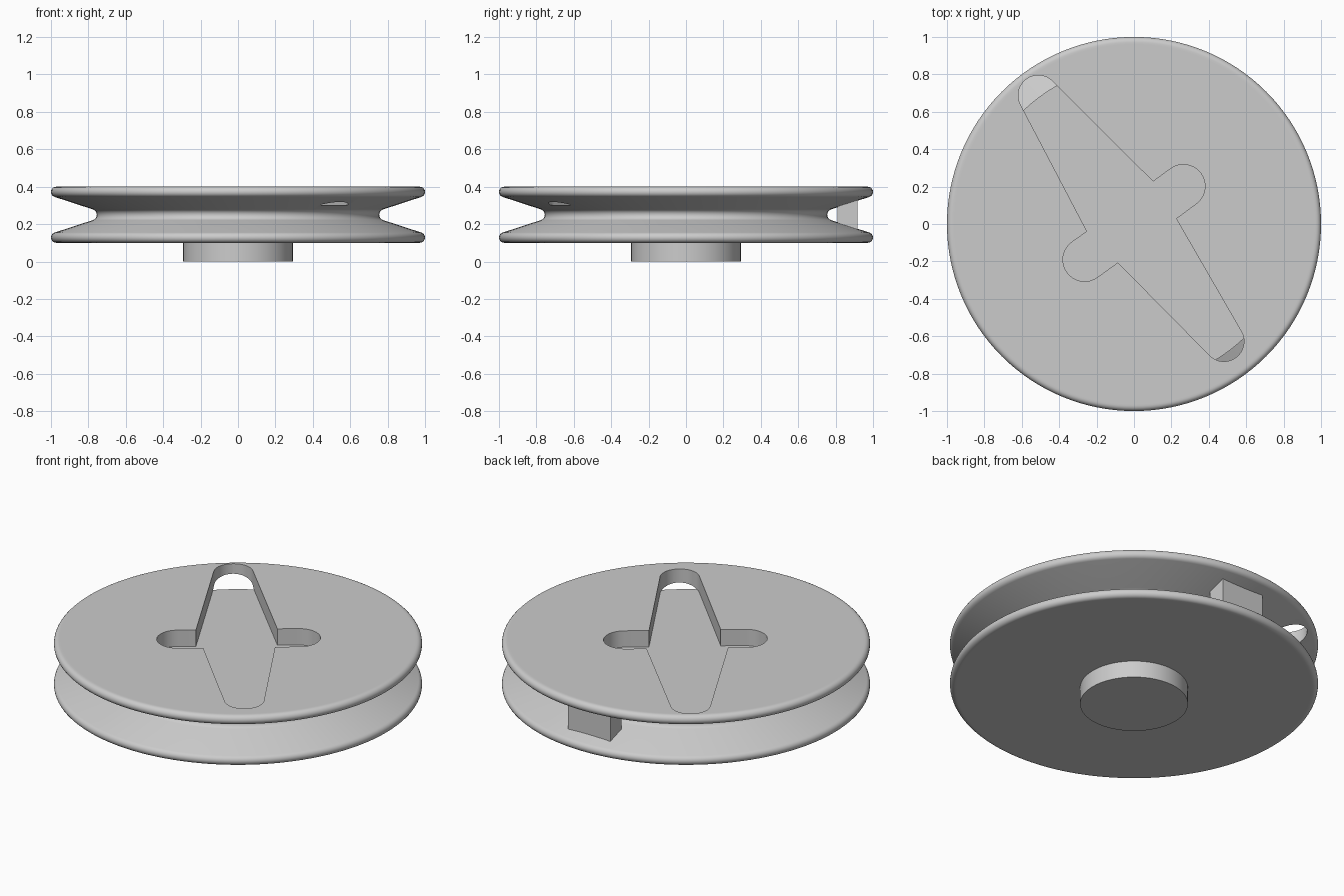
import bpy, bmesh, math

cube = bpy.data.objects.get("Cube")
if cube:
    bpy.data.objects.remove(cube, do_unlink=True)

grey = bpy.data.materials.new("light grey")
grey.use_nodes = True
grey.diffuse_color = (0.6, 0.6, 0.6, 1)
grey.node_tree.nodes["Principled BSDF"].inputs["Base Color"].default_value = grey.diffuse_color


def arc(cx, cy, r, start, end, steps):
    """Points along a circular arc, angles in degrees."""
    angles = [math.radians(start + (end - start) * i / steps) for i in range(steps + 1)]
    return [(cx + r * math.cos(a), cy + r * math.sin(a)) for a in angles]


def finish(name, bm):
    bmesh.ops.recalc_face_normals(bm, faces=bm.faces)
    mesh = bpy.data.meshes.new(name)
    bm.to_mesh(mesh)
    bm.free()
    mesh.materials.append(grey)
    obj = bpy.data.objects.new(name, mesh)
    bpy.context.collection.objects.link(obj)
    return obj


def lathe(name, profile, segments=128):
    """Turn an open (radius, z) profile about z and cap both ends."""
    bm = bmesh.new()
    rings = []
    for r, z in profile:
        rings.append([bm.verts.new((r * math.cos(a), r * math.sin(a), z))
                      for a in (math.tau * i / segments for i in range(segments))])
    for low, high in zip(rings, rings[1:]):
        for i in range(segments):
            j = (i + 1) % segments
            bm.faces.new((low[i], low[j], high[j], high[i]))
    bm.faces.new(rings[0])
    bm.faces.new(rings[-1])
    return finish(name, bm)


def prism(name, outline, bottom, top):
    """Extrude an (x, y) outline between two heights."""
    bm = bmesh.new()
    face = bm.faces.new([bm.verts.new((x, y, bottom)) for x, y in outline])
    grown = bmesh.ops.extrude_face_region(bm, geom=[face])["geom"]
    bmesh.ops.translate(bm, vec=(0, 0, top - bottom),
                        verts=[v for v in grown if isinstance(v, bmesh.types.BMVert)])
    return finish(name, bm)


def smooth(obj):
    bpy.ops.object.select_all(action="DESELECT")
    obj.select_set(True)
    bpy.context.view_layer.objects.active = obj
    bpy.ops.object.shade_smooth_by_angle(angle=math.radians(30))


# Grooved wheel: upper half profile, mirrored about the groove's middle
MID = 0.25
upper = [(0.962, 0.4)] + arc(0.972, 0.372, 0.028, 90, -72, 9)
upper += arc(0.785, MID, 0.03, 108, 180, 5)
lower = [(r, 2 * MID - z) for r, z in reversed(upper[:-1])]
wheel = lathe("grooved_wheel", upper + lower)

# Cross-shaped pocket: tapered long arms and short rounded side arms
outline = [(0.225, 0.029)] + arc(0.264, 0.202, 0.116, -53, 127, 16)
outline += [(0.102, 0.227)] + arc(-0.512, 0.688, 0.107, 45, 208, 16)
outline += [(-0.251, -0.04)] + arc(-0.264, -0.191, 0.116, 127, 307, 16)
outline += [(-0.086, -0.206)] + arc(0.481, -0.628, 0.107, 225, 388, 16)
cutter = prism("pocket_cutter", outline, 0.302, 0.5)
cutter.hide_render = True

cut = wheel.modifiers.new("pocket", "BOOLEAN")
cut.operation = "DIFFERENCE"
cut.solver = "EXACT"
cut.object = cutter
bpy.context.view_layer.objects.active = wheel
bpy.ops.object.modifier_apply(modifier=cut.name)
bpy.data.objects.remove(cutter, do_unlink=True)
smooth(wheel)

# Hub under the wheel
smooth(lathe("hub", [(0.293, 0), (0.293, 0.11)], 96))

# Tie bar bridging the groove at the back
prism("tie_bar", [(-0.14, 0.81), (0.14, 0.81), (0.14, 0.917), (-0.14, 0.917)], 0.15, 0.35)
